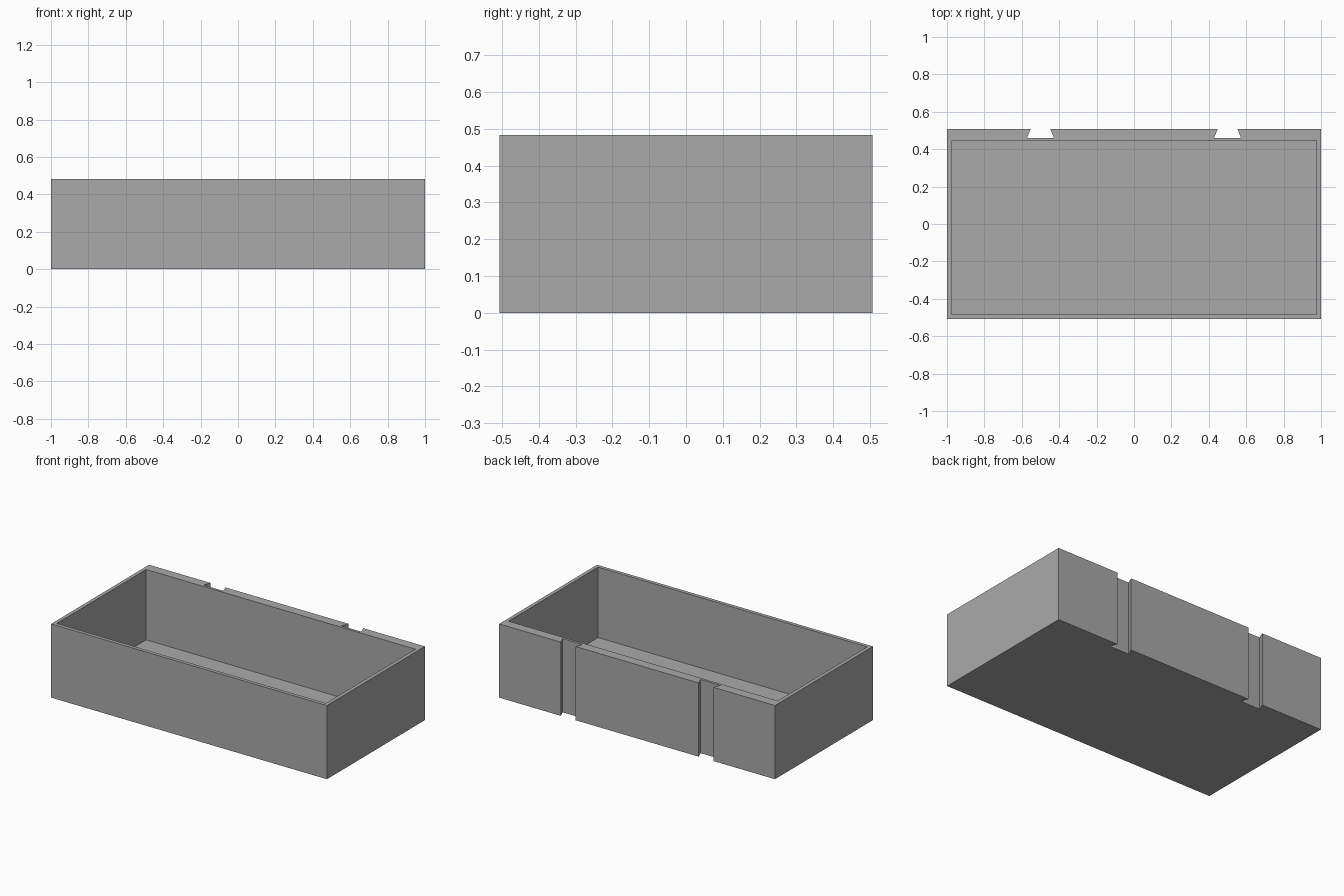
import bpy
import bmesh

if "Cube" in bpy.data.objects:
    bpy.data.objects.remove(bpy.data.objects["Cube"])

HALF_X, HALF_Y, HEIGHT = 1.0, 0.507, 0.483
WALL, BACK_WALL, FLOOR = 0.024, 0.064, 0.022
SLOT_X, SLOT_DEPTH, MOUTH, ROOT = 0.5, 0.047, 0.053, 0.072

grey = bpy.data.materials.new("mid grey")
grey.use_nodes = True
colour = (0.4, 0.4, 0.4, 1)
grey.diffuse_color = colour
grey.node_tree.nodes["Principled BSDF"].inputs["Base Color"].default_value = colour


def prism(name, outline, bottom, top):
    """Extrude a flat outline upwards into a solid."""
    bm = bmesh.new()
    face = bm.faces.new([bm.verts.new((x, y, bottom)) for x, y in outline])
    result = bmesh.ops.extrude_face_region(bm, geom=[face])
    verts = [v for v in result["geom"] if isinstance(v, bmesh.types.BMVert)]
    bmesh.ops.translate(bm, verts=verts, vec=(0, 0, top - bottom))
    bmesh.ops.recalc_face_normals(bm, faces=bm.faces)
    mesh = bpy.data.meshes.new(name)
    bm.to_mesh(mesh)
    bm.free()
    mesh.materials.append(grey)
    obj = bpy.data.objects.new(name, mesh)
    bpy.context.collection.objects.link(obj)
    return obj


# Outer block with two full-height dovetail slots in its back
outline = [(-HALF_X, -HALF_Y), (HALF_X, -HALF_Y), (HALF_X, HALF_Y)]
for centre in (SLOT_X, -SLOT_X):
    outline += [(centre + MOUTH, HALF_Y), (centre + ROOT, HALF_Y - SLOT_DEPTH),
                (centre - ROOT, HALF_Y - SLOT_DEPTH), (centre - MOUTH, HALF_Y)]
outline.append((-HALF_X, HALF_Y))
tray = prism("tray", outline, 0, HEIGHT)

# Open cavity
inner_x, front, back = HALF_X - WALL, WALL - HALF_Y, HALF_Y - BACK_WALL
cavity = prism("cavity_cutter", [(-inner_x, front), (inner_x, front),
                                 (inner_x, back), (-inner_x, back)],
               FLOOR, HEIGHT + 0.1)
cavity.hide_render = True
cavity.hide_set(True)
cavity.display_type = "WIRE"

hollow = tray.modifiers.new("hollow", "BOOLEAN")
hollow.operation = "DIFFERENCE"
hollow.solver = "EXACT"
hollow.object = cavity
